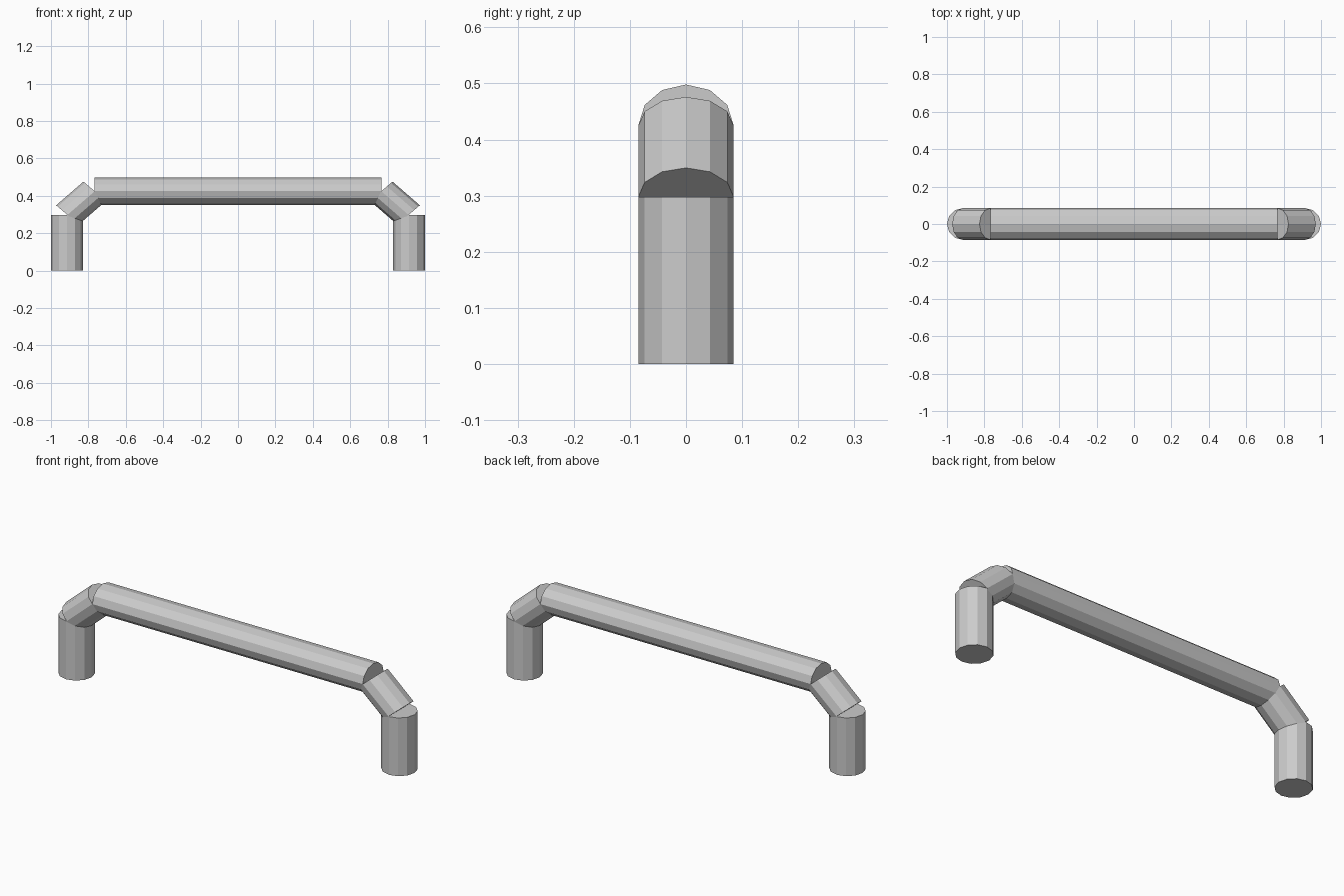
import bpy, bmesh
from mathutils import Vector, Matrix

if "Cube" in bpy.data.objects:
    bpy.data.objects.remove(bpy.data.objects["Cube"])

RADIUS = 0.085
SIDES = 12
Z_SQUASH = 0.86   # the round tube is flattened vertically as a whole


def tube(name, start, end):
    """Capped flat-shaded tube between two (x, z) points, squashed in z."""
    a = Vector((start[0], 0, start[1] / Z_SQUASH))
    b = Vector((end[0], 0, end[1] / Z_SQUASH))
    along = (b - a).normalized()
    side = Vector((0, 1, 0))
    across = side.cross(along)
    rot = Matrix((across, side, along)).transposed().to_4x4()
    bm = bmesh.new()
    bmesh.ops.create_cone(bm, cap_ends=True, segments=SIDES, radius1=RADIUS,
                          radius2=RADIUS, depth=(b - a).length)
    bm.transform(Matrix.Diagonal((1, 1, Z_SQUASH, 1))
                 @ Matrix.Translation((a + b) / 2) @ rot)
    bmesh.ops.recalc_face_normals(bm, faces=bm.faces)
    mesh = bpy.data.meshes.new(name)
    bm.to_mesh(mesh)
    bm.free()
    obj = bpy.data.objects.new(name, mesh)
    bpy.context.collection.objects.link(obj)
    return obj


# Legs and slanted elbows on both ends
for label, s in (("left", -1), ("right", 1)):
    tube(label + "_leg", (s * 0.915, 0), (s * 0.915, 0.298))
    tube(label + "_elbow", (s * 0.912, 0.298), (s * 0.766, 0.4245))

# Long horizontal grip
tube("grip_bar", (-0.766, 0.425), (0.766, 0.425))
